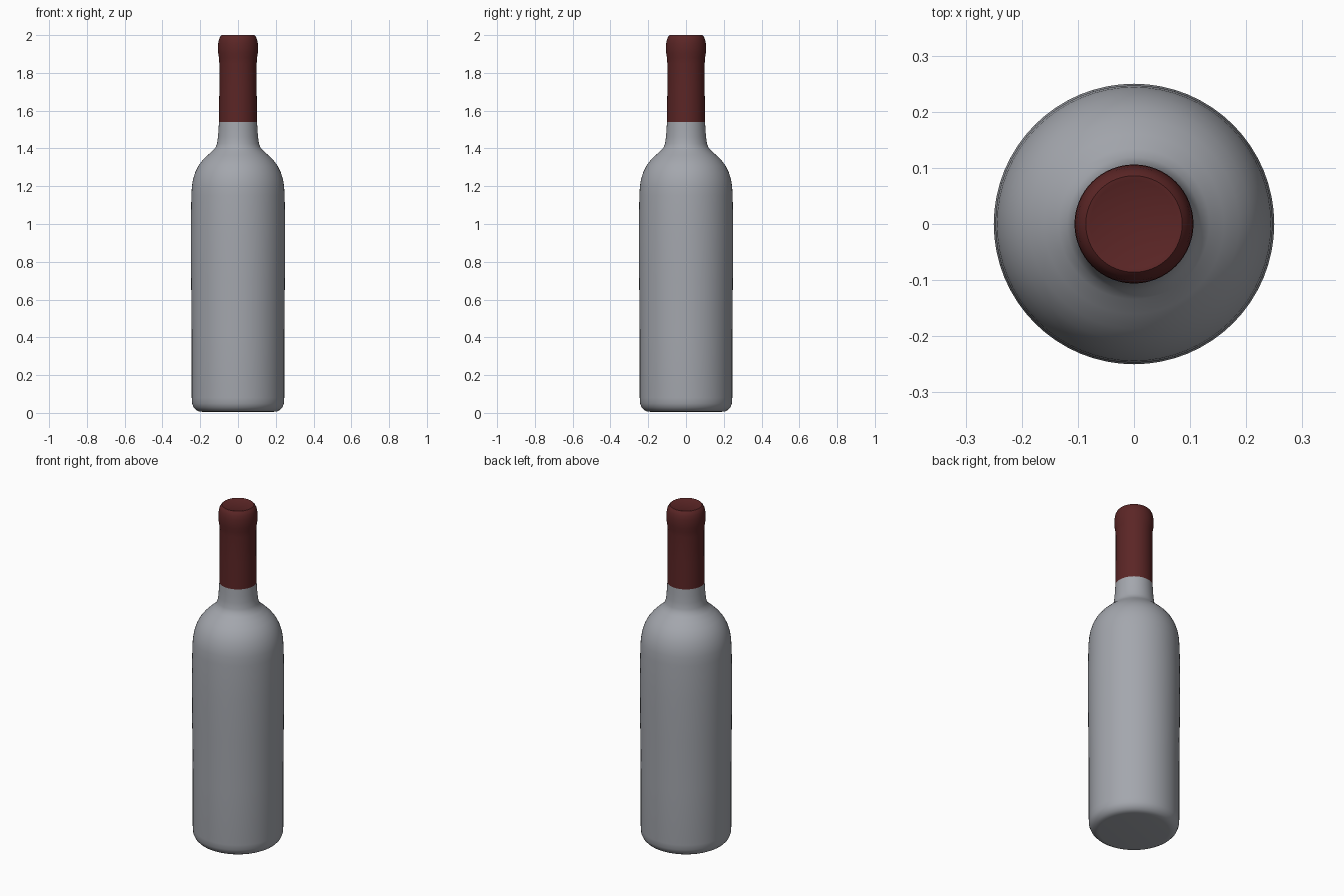
import bpy, bmesh, math

if "Cube" in bpy.data.objects:
    bpy.data.objects.remove(bpy.data.objects["Cube"])

SEGMENTS = 64


def material(name, rgb):
    m = bpy.data.materials.new(name)
    m.diffuse_color = (*rgb, 1.0)
    m.use_nodes = True
    m.node_tree.nodes["Principled BSDF"].inputs["Base Color"].default_value = m.diffuse_color
    return m


def lathe(name, profile, mat, angle=40):
    """Revolve (radius, height) points around z; radius 0 closes to a pole."""
    bm = bmesh.new()
    rings = []
    for r, z in profile:
        if r == 0:
            rings.append([bm.verts.new((0, 0, z))] * SEGMENTS)
        else:
            rings.append([bm.verts.new((r * math.cos(2 * math.pi * i / SEGMENTS),
                                        r * math.sin(2 * math.pi * i / SEGMENTS), z))
                          for i in range(SEGMENTS)])
    for lo, hi in zip(rings, rings[1:]):
        for i in range(SEGMENTS):
            j = (i + 1) % SEGMENTS
            corners = dict.fromkeys((lo[i], lo[j], hi[j], hi[i]))
            bm.faces.new(list(corners))
    mesh = bpy.data.meshes.new(name)
    bm.to_mesh(mesh)
    bm.free()
    mesh.materials.append(mat)
    obj = bpy.data.objects.new(name, mesh)
    bpy.context.collection.objects.link(obj)
    bpy.ops.object.select_all(action='DESELECT')
    obj.select_set(True)
    bpy.context.view_layer.objects.active = obj
    bpy.ops.object.shade_smooth_by_angle(angle=math.radians(angle))
    return obj


glass = material("grey glass", (0.37, 0.385, 0.42))
foil = material("dark red foil", (0.105, 0.019, 0.019))

# Bottle: flat base, rounded heel, straight body, domed shoulder, neck
lathe("bottle_body", [
    (0, 0.008), (0.19, 0.006), (0.208, 0.008), (0.222, 0.016), (0.235, 0.03),
    (0.243, 0.05), (0.245, 0.08), (0.245, 0.4), (0.248, 0.7), (0.25, 0.95),
    (0.247, 1.15), (0.244, 1.2), (0.238, 1.237), (0.226, 1.275), (0.209, 1.309),
    (0.187, 1.338), (0.16, 1.365), (0.134, 1.388), (0.119, 1.405), (0.111, 1.425),
    (0.106, 1.46), (0.103, 1.5), (0.101, 1.54),
], glass)

# Foil capsule: sleeve, swollen lip and softly dished top
lathe("foil_capsule", [
    (0.101, 1.54), (0.099, 1.7), (0.099, 1.85), (0.101, 1.88), (0.105, 1.905),
    (0.106, 1.93), (0.105, 1.955), (0.101, 1.977), (0.094, 1.992), (0.086, 2.0),
    (0.078, 1.999), (0.068, 1.995), (0, 1.994),
], foil)
